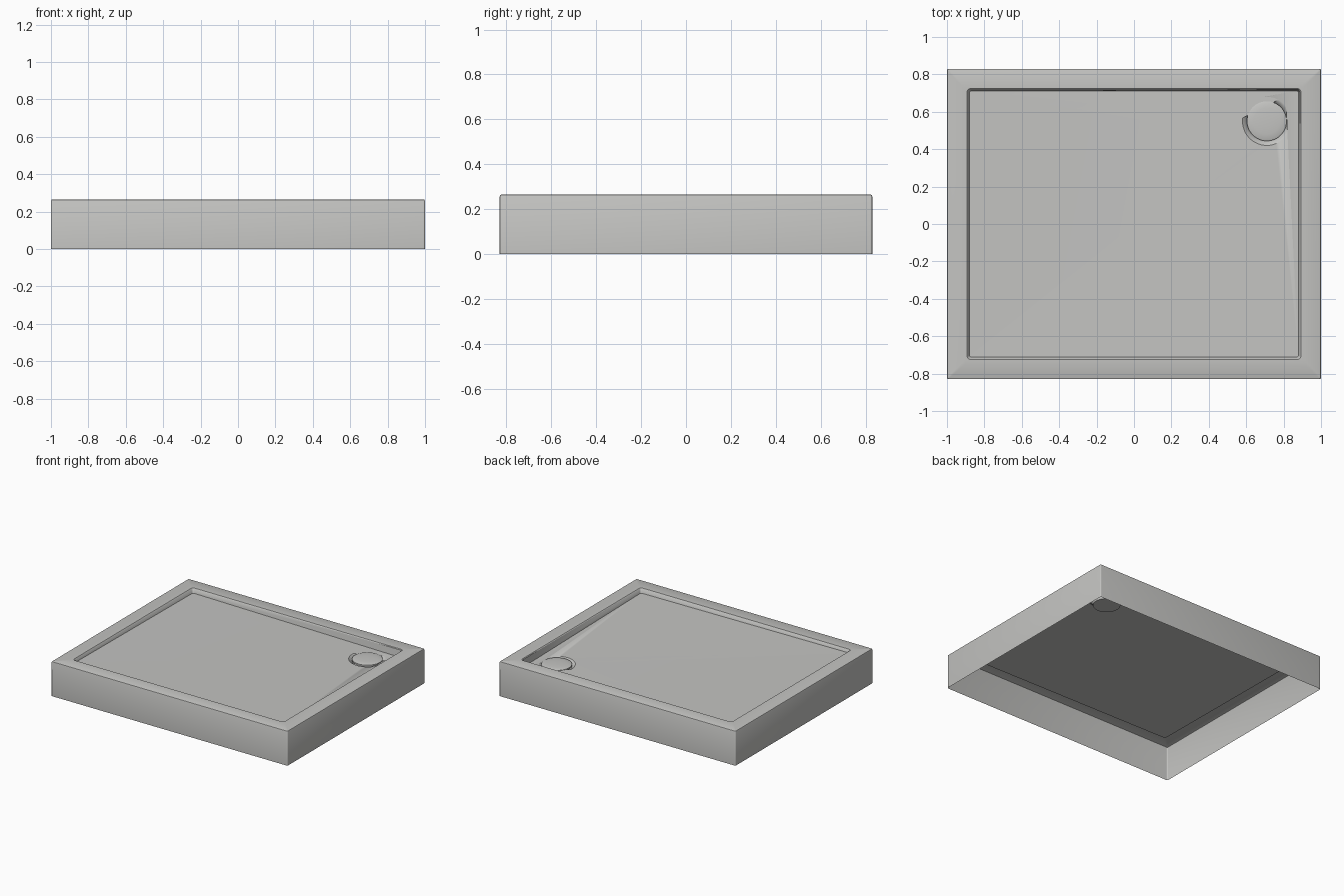
import bpy, bmesh, math

cube = bpy.data.objects.get("Cube")
if cube:
    bpy.data.objects.remove(cube)

grey = bpy.data.materials.new("warm_grey")
grey.use_nodes = True
grey.diffuse_color = (0.55, 0.55, 0.535, 1)
bsdf = grey.node_tree.nodes["Principled BSDF"]
bsdf.inputs["Base Color"].default_value = grey.diffuse_color
bsdf.inputs["Roughness"].default_value = 0.6

HEIGHT = 0.265
DRAIN = (0.71, 0.55)
HX, HY = 1.0, 0.83


def finish(bm, name):
    mesh = bpy.data.meshes.new(name)
    bm.to_mesh(mesh)
    bm.free()
    obj = bpy.data.objects.new(name, mesh)
    bpy.context.collection.objects.link(obj)
    mesh.materials.append(grey)
    bpy.ops.object.select_all(action='DESELECT')
    obj.select_set(True)
    bpy.context.view_layer.objects.active = obj
    bpy.ops.object.shade_smooth_by_angle(angle=math.radians(35))
    return obj


def floor_height(x, y):
    # Floor falls gently towards the drain corner
    u, v = (x + 0.89) / 1.78, (y + 0.72) / 1.44
    return HEIGHT - 0.022 - 0.012 * u - 0.012 * v - 0.012 * u * v


def rect_loop(bm, hx, hy, r, z):
    # Rounded rectangle, running counter-clockwise
    verts = []
    for k, (sx, sy) in enumerate([(1, 1), (-1, 1), (-1, -1), (1, -1)]):
        for i in range(5):
            a = math.pi / 2 * (k + i / 4)
            x = sx * (hx - r) + r * math.cos(a)
            y = sy * (hy - r) + r * math.sin(a)
            verts.append(bm.verts.new((x, y, z(x, y) if callable(z) else z)))
    return verts


def circle_loop(bm, r, z, n=48):
    return [bm.verts.new((DRAIN[0] + r * math.cos(2 * math.pi * i / n),
                          DRAIN[1] + r * math.sin(2 * math.pi * i / n),
                          z(r, i) if callable(z) else z)) for i in range(n)]


def bridge(bm, outer, inner):
    n = len(outer)
    for i in range(n):
        j = (i + 1) % n
        bm.faces.new((outer[i], outer[j], inner[j], inner[i]))


def stitch(bm, outer, inner):
    # Triangles between loops of different counts, ordered by angle at the drain
    def angle(v):
        return math.atan2(v.co.y - DRAIN[1], v.co.x - DRAIN[0]) % (2 * math.pi)
    steps = sorted([(angle(v), 0, i) for i, v in enumerate(outer)] +
                   [(angle(v), 1, i) for i, v in enumerate(inner)])
    loops = (outer, inner)
    now = [max(s for s in steps if s[1] == k)[2] for k in (0, 1)]
    for _, k, i in steps:
        other = loops[1 - k][now[1 - k]]
        tri = (loops[k][now[k]], loops[k][i], other)
        bm.faces.new(tri if k == 0 else tri[::-1])
        now[k] = i


# Tray shell: open underneath, with skirt, soft rim, shallow walls and floor
bm = bmesh.new()
loops = [
    rect_loop(bm, HX, HY, 0.008, 0),
    rect_loop(bm, HX, HY, 0.008, HEIGHT - 0.008),
    rect_loop(bm, HX - 0.0025, HY - 0.0025, 0.007, HEIGHT - 0.0025),
    rect_loop(bm, HX - 0.008, HY - 0.008, 0.006, HEIGHT),
    rect_loop(bm, 0.892, 0.724, 0.016, HEIGHT),
    rect_loop(bm, 0.887, 0.719, 0.014, HEIGHT - 0.005),
    rect_loop(bm, 0.88, 0.712, 0.012, floor_height),
]
for a, b in zip(loops, loops[1:]):
    bridge(bm, a, b)

# Dished drain pocket
drain_floor = floor_height(*DRAIN)


def dish_edge(r, i):
    a = 2 * math.pi * i / 48
    return floor_height(DRAIN[0] + r * math.cos(a), DRAIN[1] + r * math.sin(a))


dish = [circle_loop(bm, 0.13, dish_edge),
        circle_loop(bm, 0.12, drain_floor - 0.006),
        circle_loop(bm, 0.105, drain_floor - 0.022),
        circle_loop(bm, 0.095, drain_floor - 0.05)]
stitch(bm, loops[-1], dish[0])
for a, b in zip(dish, dish[1:]):
    bridge(bm, a, b)
bm.faces.new(dish[-1])
finish(bm, "shower_tray")

# Slightly domed drain cover
bm = bmesh.new()
base = drain_floor - 0.012
rings = [circle_loop(bm, r, base + z) for r, z in
         [(0.1, 0), (0.106, 0.003), (0.106, 0.015), (0.098, 0.018),
          (0.07, 0.021), (0.035, 0.023)]]
for a, b in zip(rings, rings[1:]):
    bridge(bm, a, b)
bm.faces.new(rings[0][::-1])
bm.faces.new(rings[-1])
finish(bm, "drain_cover")
